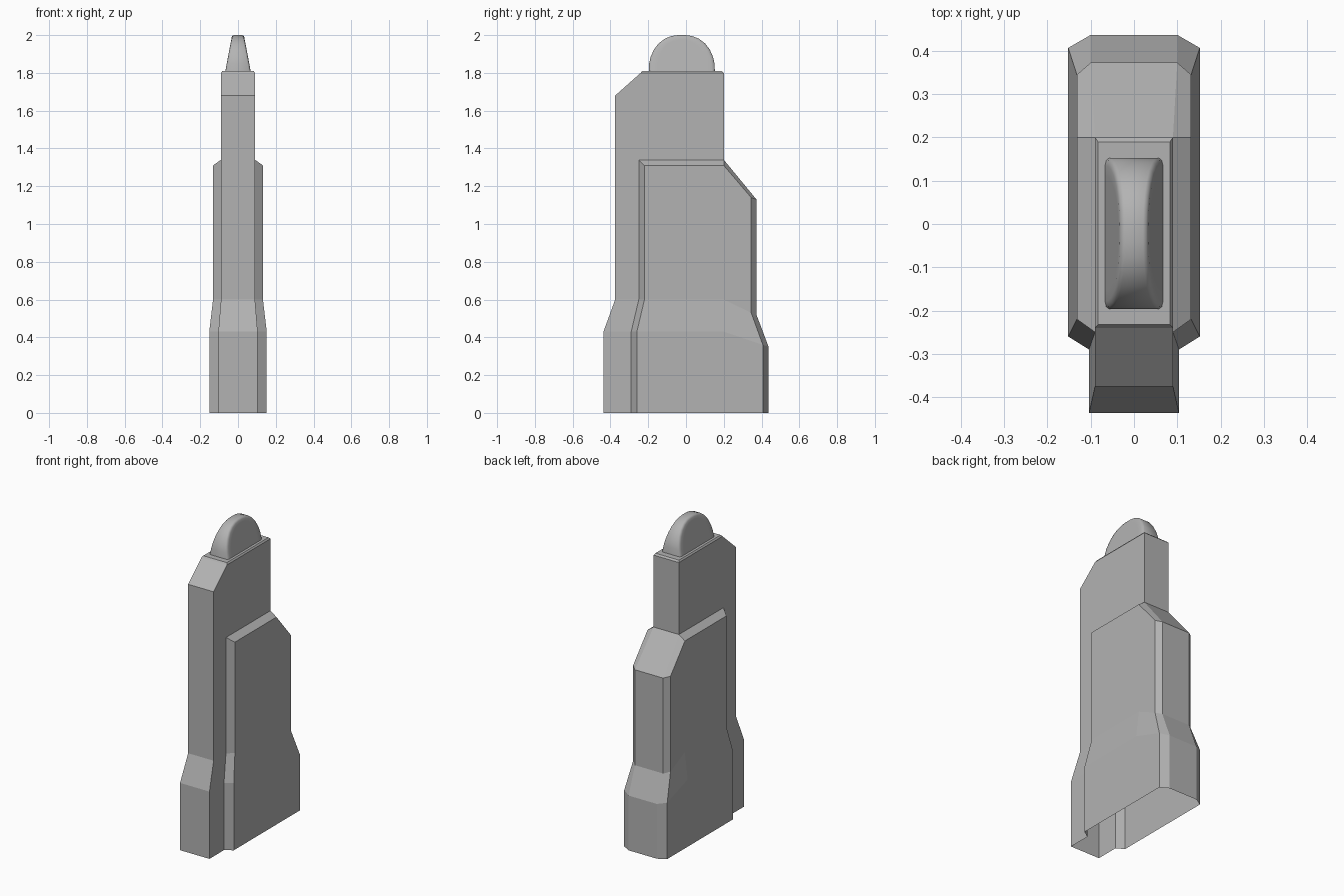
import bpy, bmesh

if "Cube" in bpy.data.objects:
    bpy.data.objects.remove(bpy.data.objects["Cube"])

grey = bpy.data.materials.new("dark_grey")
grey.diffuse_color = (.45, .45, .45, 1)
grey.use_nodes = True
grey.node_tree.nodes["Principled BSDF"].inputs["Base Color"].default_value = grey.diffuse_color


def make_object(name, verts, faces):
    mesh = bpy.data.meshes.new(name)
    mesh.from_pydata(verts, [], faces)
    bm = bmesh.new()
    bm.from_mesh(mesh)
    bmesh.ops.recalc_face_normals(bm, faces=bm.faces)
    bm.to_mesh(mesh)
    bm.free()
    mesh.materials.append(grey)
    obj = bpy.data.objects.new(name, mesh)
    bpy.context.collection.objects.link(obj)
    return obj


# Tower body: half outline runs front -> side -> back, repeated at four levels
base = [(.104, -.437), (.104, -.29), (.152, -.26), (.152, .2), (.152, .407), (.10, .437)]
shaft = [(.09, -.375), (.09, -.25), (.132, -.22), (.132, .2), (.132, .345), (.10, .373)]
levels = [(base, [0] * 6),
          (base, [.43, .43, .43, .43, .36, .35]),
          (shaft, [.60, .60, .60, .60, .53, .52]),
          (shaft, [1.68, 1.34, 1.31, 1.31, 1.14, 1.13])]
half = [(x, y, z) for ring, zs in levels for (x, y), z in zip(ring, zs)]

# Upper column corners: shoulder, outer top rim, bevelled top
K, TF, TB, RF, RB = range(24, 29)
half += [(.09, .2, 1.34), (.09, -.24, 1.80), (.09, .2, 1.80),
         (.083, -.232, 1.81), (.083, .19, 1.81)]
n = len(half)
verts = half + [(-x, y, z) for x, y, z in half]

side_faces = [(6 * r + i, 6 * r + i + 1, 6 * r + i + 7, 6 * r + i + 6)
              for r in range(3) for i in range(5)]
side_faces += [(18, 19, K, TB, TF),      # upper column side
               (19, 20, 21, K),          # shoulder bevel
               (K, 21, 22, 23),          # slope edge
               (TF, TB, RB, RF)]         # top rim bevel
faces = side_faces + [tuple(i + n for i in reversed(f)) for f in side_faces]

# Faces that cross the centre line (the underside stays open)
cross = [(0, 6), (6, 12), (12, 18), (18, TF), (TF, RF), (RF, RB), (RB, TB),
         (TB, K), (K, 23), (23, 17), (17, 11), (11, 5)]
faces += [(a, b, b + n, a + n) for a, b in cross]
make_object("tower_body", verts, faces)

# Rounded cap: tapered arch with softened side edges
CY, Z0 = -.022, 1.80
arch = [(.175, 0), (.173, .05), (.165, .085), (.147, .125), (.122, .157),
        (.09, .181), (.055, .195), (.02, .2)]
arch = [(-y, z) for y, z in arch] + [(y, z) for y, z in reversed(arch)]
m = len(arch)


def arch_loop(sign, inset, shrink):
    drop = 1 - (1 - shrink) * .5
    return [(sign * (.069 - z * drop * .19 - inset), CY + y * shrink, Z0 + z * drop)
            for y, z in arch]


profile = [(0, .75), (0, .9), (.003, .97), (.01, 1)]
loops = [arch_loop(-1, i, s) for i, s in profile]
loops += [arch_loop(1, i, s) for i, s in reversed(profile)]
cap_verts = [v for loop in loops for v in loop]
last = len(loops) - 1
cap_faces = [(m * r + i, m * r + i + 1, m * r + m + i + 1, m * r + m + i)
             for r in range(last) for i in range(m - 1)]
cap_faces += [tuple(range(m)), tuple(range(m * last, m * last + m))]
cap = make_object("rounded_cap", cap_verts, cap_faces)
bpy.context.view_layer.objects.active = cap
cap.select_set(True)
bpy.ops.object.shade_smooth_by_angle(angle=1.2)
